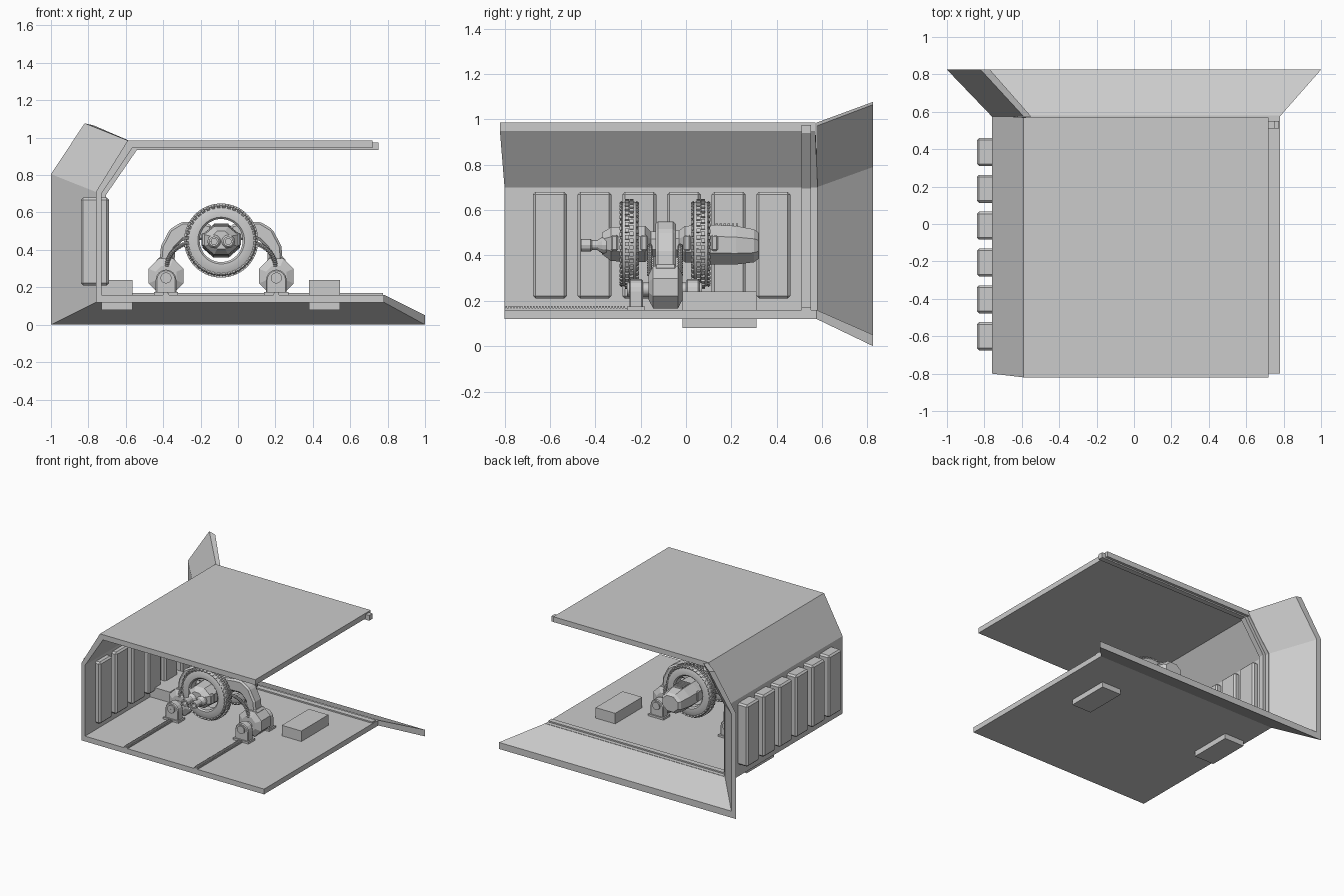
import bpy, bmesh, math
from mathutils import Matrix, Vector

if "Cube" in bpy.data.objects:
    bpy.data.objects.remove(bpy.data.objects["Cube"])

grey = bpy.data.materials.new("plain grey")
grey.diffuse_color = (0.6, 0.6, 0.6, 1)
grey.use_nodes = True
grey.node_tree.nodes["Principled BSDF"].inputs["Base Color"].default_value = grey.diffuse_color
CX, CZ = -0.09, 0.45          # axis of the wheeled machine


def finish(name, bm, bevel=0, smooth=False):
    bmesh.ops.recalc_face_normals(bm, faces=bm.faces)
    me = bpy.data.meshes.new(name)
    bm.to_mesh(me)
    bm.free()
    me.materials.append(grey)
    ob = bpy.data.objects.new(name, me)
    bpy.context.collection.objects.link(ob)
    if bevel:
        m = ob.modifiers.new("bevel", 'BEVEL')
        m.width, m.segments = bevel, 1
    if smooth:
        bpy.ops.object.select_all(action='DESELECT')
        ob.select_set(True)
        bpy.context.view_layer.objects.active = ob
        bpy.ops.object.shade_smooth_by_angle(angle=math.radians(40))
    return ob


def loft(name, rings, closed=False, **kw):
    """Skin closed point rings in order, capping the ends unless closed."""
    bm = bmesh.new()
    vs = [[bm.verts.new(p) for p in r] for r in rings]
    n = len(vs[0])
    pairs = list(zip(vs, vs[1:])) + ([(vs[-1], vs[0])] if closed else [])
    for a, b in pairs:
        for i in range(n):
            bm.faces.new((a[i], a[(i + 1) % n], b[(i + 1) % n], b[i]))
    if not closed:
        bm.faces.new(vs[0])
        bm.faces.new(vs[-1])
    return finish(name, bm, **kw)


def boxes(name, items, **kw):
    """Items are (min corner, max corner) or ready matrices."""
    bm = bmesh.new()
    for it in items:
        if not isinstance(it, Matrix):
            lo, hi = Vector(it[0]), Vector(it[1])
            it = Matrix.Translation((lo + hi) / 2) @ Matrix.Diagonal((*(hi - lo), 1))
        bmesh.ops.create_cube(bm, size=1, matrix=it)
    return finish(name, bm, **kw)


def prism(name, pts, y0, y1, **kw):
    return loft(name, [[(x, y, z) for x, z in pts] for y in (y0, y1)], **kw)


def octagon(y, cx, hx, z0, z1, k=0.42):
    hz, cz = (z1 - z0) / 2, (z0 + z1) / 2
    return [(cx + hx * a, y, cz + hz * b) for a, b in
            ((1, k), (k, 1), (-k, 1), (-1, k), (-1, -k), (-k, -1), (k, -1), (1, -k))]


def lathe(name, prof, cx, cz, seg=16, **kw):
    """Revolve a closed (radius, y) profile about a y axis."""
    rings = []
    for i in range(seg):
        a = 2 * math.pi * i / seg
        rings.append([(cx + r * math.cos(a), y, cz + r * math.sin(a)) for r, y in prof])
    return loft(name, rings, closed=True, **kw)


# Shell: floor, left wall, sloped shoulder and roof
outer = [(0.78, 0.12), (-0.76, 0.12), (-0.76, 0.71), (-0.59, 0.985), (0.72, 0.985)]
inner = [(0.78, 0.16), (-0.73, 0.16), (-0.73, 0.70), (-0.565, 0.945), (0.72, 0.945)]
shell = outer + inner[::-1]
loft("shell", [[(x, -0.80 if z < 0.8 else -0.82, z) for x, z in shell],
               [(x, 0.58 if z < 0.8 else 0.57, z) for x, z in shell]])

# Raised rim just before the flare
rim_out = [(0.775, 0.15), (-0.74, 0.15), (-0.74, 0.705), (-0.57, 0.965), (0.75, 0.975)]
rim_in = [(0.775, 0.17), (-0.705, 0.17), (-0.705, 0.695), (-0.54, 0.935), (0.75, 0.935)]
prism("rim", rim_out + rim_in[::-1], 0.51, 0.55)

# Flared end of the floor, wall and shoulder
near = outer[:4] + [(-0.55, 0.97)] + inner[2::-1]
far = [(1, 0), (-1, 0), (-1, 0.805), (-0.82, 1.077),
       (-0.77, 1.065), (-0.96, 0.79), (-0.96, 0.05), (1, 0.05)]
loft("flare", [[(x, 0.575, z) for x, z in near], [(x, 0.825, z) for x, z in far]])

# Wall panels and floor boxes
boxes("wall_panels", [((-0.84, y - 0.075, 0.21), (-0.69, y + 0.075, 0.68))
                      for y in [0.385 - 0.197 * i for i in range(6)]], bevel=0.012)
boxes("floor_boxes", [((x, -0.015, 0.08), (x + 0.165, 0.31, 0.24)) for x in (-0.73, 0.38)])

# Wheels with tread blocks
tyre = [(0.115, -0.03), (0.125, -0.04), (0.165, -0.041), (0.185, -0.03), (0.191, 0),
        (0.185, 0.03), (0.165, 0.041), (0.125, 0.04), (0.115, 0.03)]
for label, wy in (("front", -0.25), ("rear", 0.065)):
    w = lathe(label + "_tyre", tyre, CX, CZ, 48, smooth=True)
    w.location.y = wy
    lugs = []
    for i in range(40):
        for r, dy, tilt, off in ((0.192, -0.01, 0, 0), (0.192, 0.01, 0, 0.5),
                                 (0.180, -0.033, 0.9, 0.5), (0.180, 0.033, -0.9, 0)):
            a = 2 * math.pi * (i + off) / 40
            lugs.append(Matrix.Translation((CX, wy, CZ)) @ Matrix.Rotation(a, 4, 'Y')
                        @ Matrix.Translation((r, dy, 0)) @ Matrix.Rotation(tilt, 4, 'Z')
                        @ Matrix.Diagonal((0.012, 0.016, 0.018, 1)))
    boxes(label + "_tread", lugs)

# Machine body, running through both wheels
sections = [(-0.37, .05, .405, .50), (-0.33, .09, .375, .525), (-0.18, .10, .37, .53),
            (-0.155, .065, .395, .505), (-0.03, .065, .39, .51), (-0.005, .10, .37, .53),
            (0.11, .10, .36, .535), (0.22, .095, .36, .53), (0.30, .08, .37, .515),
            (0.32, .065, .385, .50)]
loft("machine_body", [octagon(y, CX, hx, a, b) for y, hx, a, b in sections])
boxes("body_vent", [((CX - 0.038, 0.13 + i * 0.018, 0.515), (CX + 0.038, 0.14 + i * 0.018, 0.54))
                    for i in range(6)])
boxes("hub_blocks", [((CX + s * 0.085 - 0.02, y, 0.42), (CX + s * 0.085 + 0.02, y + 0.03, 0.49))
                     for s in (-1, 1) for y in (-0.33, -0.20, -0.01, 0.11)], bevel=0.006)
for s in (-1, 1):
    # Twin nozzles
    lathe("nozzle", [(0.016, -0.37), (0.016, -0.462), (0.027, -0.462), (0.027, -0.42),
                     (0.022, -0.415), (0.022, -0.39), (0.036, -0.37), (0.036, -0.35),
                     (0.016, -0.35)], CX + s * 0.038, 0.445, 12)
boxes("nozzle_plugs", [((CX + s * 0.038 - 0.015, -0.40, 0.43), (CX + s * 0.038 + 0.015, -0.35, 0.46))
                       for s in (-1, 1)])

arm = [(.05, .535), (.16, .55), (.21, .55), (.275, .51), (.322, .42), (.33, .33),
       (.25, .33), (.245, .41), (.20, .455), (.05, .45)]
arch = [(-.055, .16)] + [(-.055 * math.cos(t), .24 + .055 * math.sin(t))
                         for t in [math.pi * i / 8 for i in range(9)]] + [(.055, .16)]
for s, side in ((-1, "left"), (1, "right")):
    fx = CX + s * 0.295
    # Curved arm and its raised spine
    prism(side + "_arm", [(CX + s * u, z) for u, z in arm], -0.135, -0.045, bevel=0.012)
    # Faceted joint with axle and flanges
    loft(side + "_joint", [octagon(y, fx, r, 0.26 - r, 0.26 + r) for y, r in
                           ((-0.165, .055), (-0.145, .093), (-0.035, .093), (-0.015, .055))])
    boxes(side + "_joint_block", [((fx - 0.05, -0.145, 0.165), (fx + 0.05, -0.035, 0.36))],
          bevel=0.015)
    lathe(side + "_axle", [(0.001, -0.26), (0.03, -0.26), (0.03, 0.07), (0.001, 0.07)],
          fx, 0.25, 12, smooth=True)
    # Feet
    for y in (-0.25, 0.0):
        prism(side + "_foot", [(fx + a, z) for a, z in arch], y, y + 0.06, bevel=0.006)
    boxes(side + "_foot_plates", [((fx - 0.065, y - 0.01, 0.155), (fx + 0.065, y + 0.07, 0.175))
                                  for y in (-0.25, 0.0)])
    # Ribbed cables
    for y in (-0.16, -0.025):
        rings = []
        for i in range(41):
            t = math.pi / 2 * i / 40
            r = 0.013 if i % 2 else 0.009
            c = Vector((CX + s * (.14 + .15 * math.sin(t)), y, .31 + .13 * math.cos(t)))
            n = Vector((s * math.sin(t), 0, math.cos(t)))
            rings.append([c + n * r * math.cos(k * math.pi / 4)
                          + Vector((0, 1, 0)) * r * math.sin(k * math.pi / 4) for k in range(8)])
        loft(side + "_cable", rings)
    # Toothed floor rail
    boxes(side + "_rail", [((fx - 0.015, -0.80, 0.155), (fx + 0.015, -0.26, 0.168))]
          + [((fx - 0.012, -0.795 + i * 0.0133, 0.165), (fx + 0.012, -0.788 + i * 0.0133, 0.176))
             for i in range(40)])
